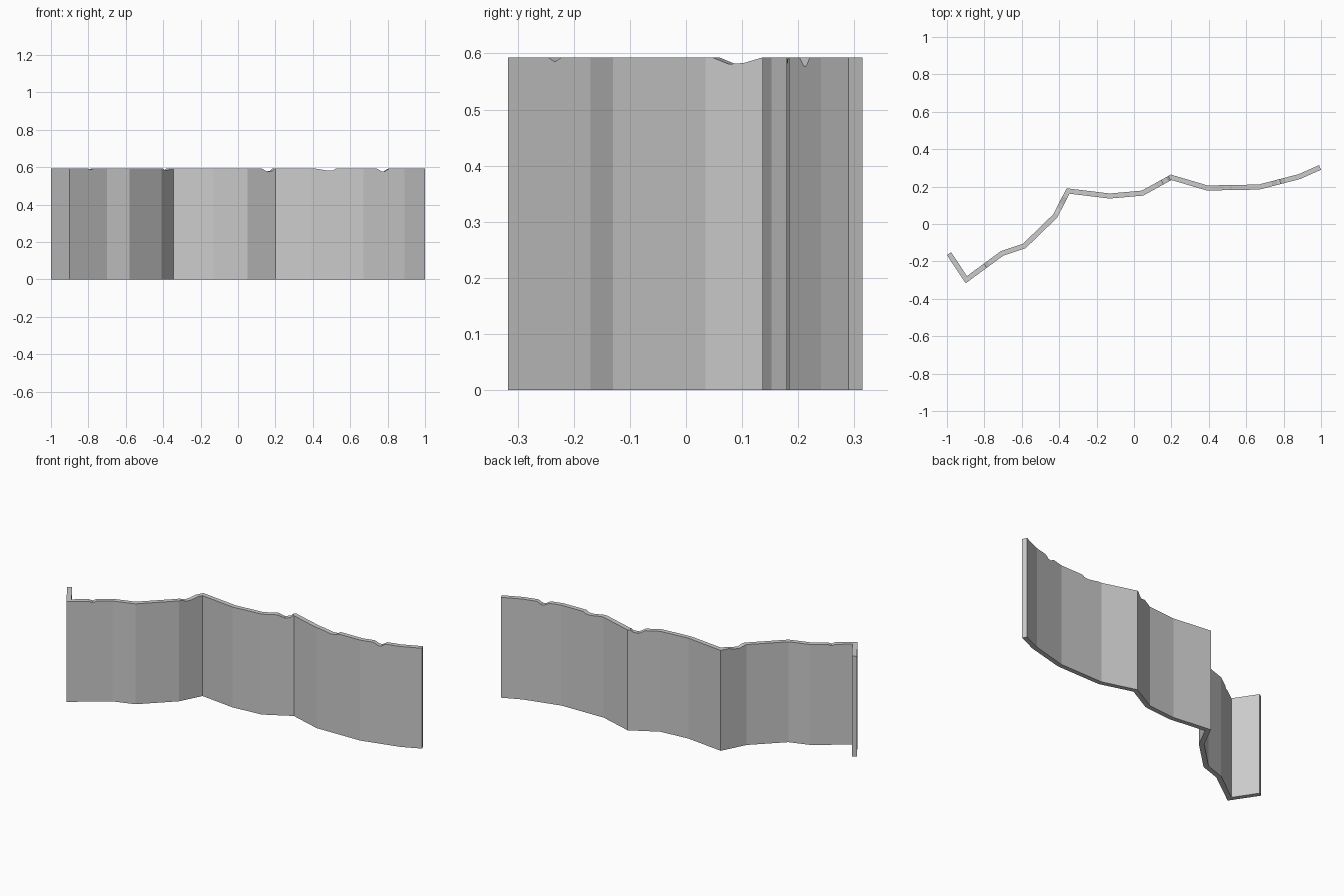
import bpy
import bmesh
from mathutils import Vector

if "Cube" in bpy.data.objects:
    bpy.data.objects.remove(bpy.data.objects["Cube"], do_unlink=True)

HEIGHT = 0.593
THICKNESS = 0.027

# Plan of the front side of the wall, left end to right end
CORNERS = [(-1.0, -0.166), (-0.9, -0.317), (-0.7, -0.17), (-0.58, -0.13),
           (-0.41, 0.035), (-0.345, 0.162), (-0.13, 0.136), (0.05, 0.152),
           (0.2, 0.235), (0.39, 0.179), (0.67, 0.184), (0.89, 0.241),
           (1.0, 0.29)]

# Chips in the top edge: x along the wall and depth below the top
CHIPS = [(-0.803, 0), (-0.787, 0.008), (-0.77, 0),
         (-0.404, 0), (-0.389, 0.012), (-0.375, 0.01), (-0.358, 0),
         (0.125, 0), (0.158, 0.018), (0.185, 0.012), (0.197, 0),
         (0.41, 0), (0.48, 0.012), (0.51, 0.01), (0.525, 0),
         (0.74, 0), (0.768, 0.015), (0.785, 0.016), (0.81, 0)]


def left_normal(a, b):
    d = (b - a).normalized()
    return Vector((-d.y, d.x))


def wall_stations():
    """Front point, back point and top height at every corner and chip."""
    pts = [Vector(c) for c in CORNERS]
    normals = [left_normal(a, b) for a, b in zip(pts, pts[1:])]
    stations = []
    for i, p in enumerate(pts):
        n0, n1 = normals[max(i - 1, 0)], normals[min(i, len(normals) - 1)]
        mitre = (n0 + n1) / (1 + n0.dot(n1))
        stations.append((p, p + mitre * THICKNESS, HEIGHT))
    for x, depth in CHIPS:
        for a, b, n in zip(pts, pts[1:], normals):
            if a.x < x < b.x:
                p = a.lerp(b, (x - a.x) / (b.x - a.x))
                stations.append((p, p + n * THICKNESS, HEIGHT - depth))
    return sorted(stations, key=lambda s: s[0].x)


# Wall body: four-cornered sections joined along the plan
bm = bmesh.new()
sections = []
for front, back, top in wall_stations():
    sections.append([bm.verts.new((p.x, p.y, z)) for p, z in
                     ((front, 0), (front, top), (back, top), (back, 0))])
for s, t in zip(sections, sections[1:]):
    for k in range(4):
        m = (k + 1) % 4
        bm.faces.new((s[k], t[k], t[m], s[m]))
bm.faces.new(sections[0])
bm.faces.new(reversed(sections[-1]))
bmesh.ops.recalc_face_normals(bm, faces=bm.faces)

mesh = bpy.data.meshes.new("wall")
bm.to_mesh(mesh)
bm.free()
wall = bpy.data.objects.new("wall", mesh)
bpy.context.collection.objects.link(wall)

# Plain grey surface
grey = bpy.data.materials.new("light grey")
grey.use_nodes = True
colour = (0.6, 0.6, 0.6, 1)
grey.diffuse_color = colour
grey.node_tree.nodes["Principled BSDF"].inputs["Base Color"].default_value = colour
mesh.materials.append(grey)
